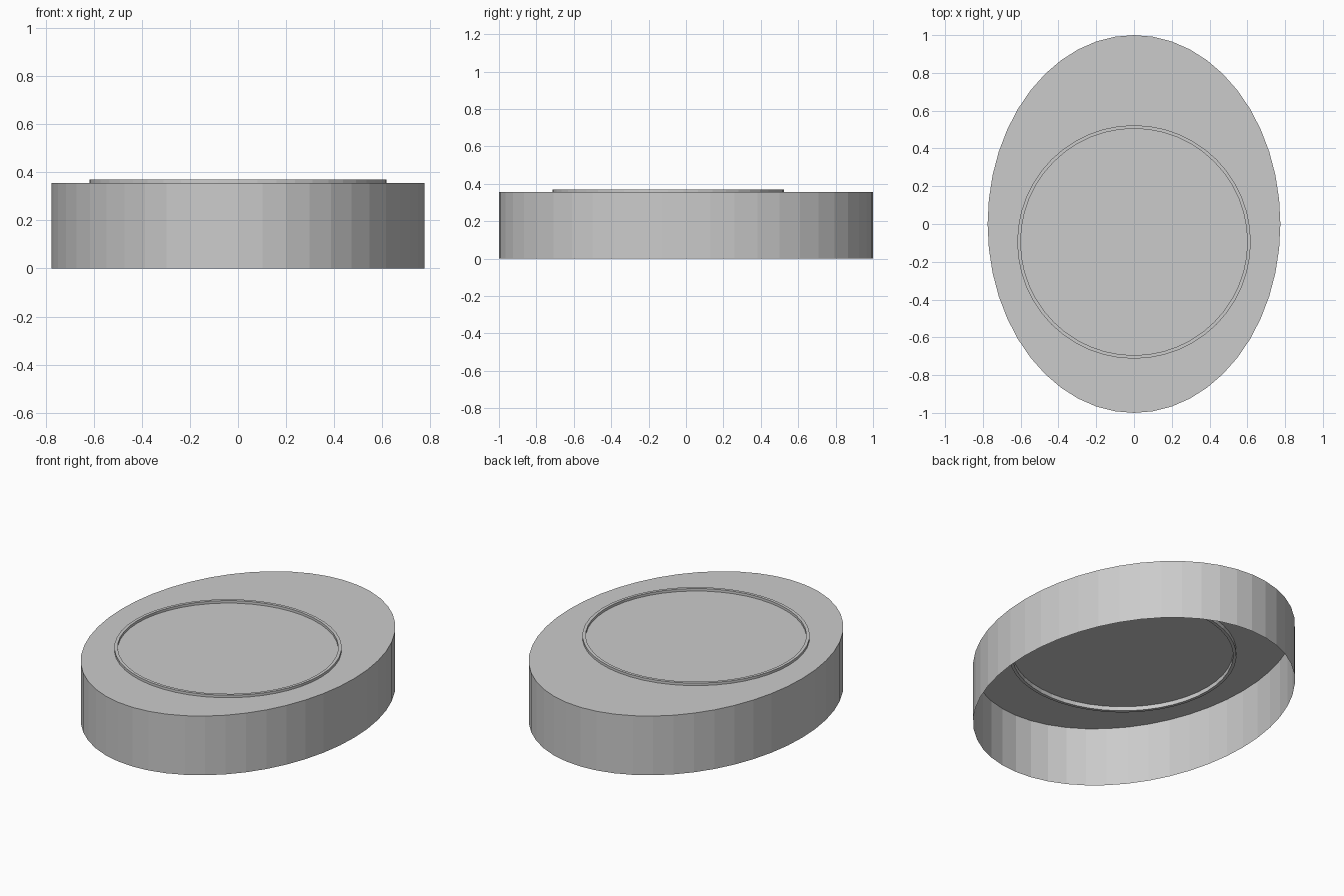
import bpy, bmesh, math

if "Cube" in bpy.data.objects:
    bpy.data.objects.remove(bpy.data.objects["Cube"])

SEG = 48
grey = bpy.data.materials.new("plain_grey")
grey.diffuse_color = (0.6, 0.6, 0.6, 1)
grey.use_nodes = True
grey.node_tree.nodes["Principled BSDF"].inputs["Base Color"].default_value = grey.diffuse_color


def lathe(name, profile, sx=1.0, sy=1.0, cy=0.0, closed=False, cap=None):
    """Sweep (radius, z) points round an ellipse; cap fills one profile loop."""
    bm = bmesh.new()
    loops = []
    for r, z in profile:
        loops.append([bm.verts.new((r * sx * math.cos(a), cy + r * sy * math.sin(a), z))
                      for a in (2 * math.pi * i / SEG for i in range(SEG))])
    pairs = list(zip(loops, loops[1:]))
    if closed:
        pairs.append((loops[-1], loops[0]))
    for lo, hi in pairs:
        for i in range(SEG):
            j = (i + 1) % SEG
            bm.faces.new((lo[i], lo[j], hi[j], hi[i]))
    if cap is not None:
        bm.faces.new(loops[cap])
    me = bpy.data.meshes.new(name)
    bm.to_mesh(me)
    bm.free()
    me.materials.append(grey)
    ob = bpy.data.objects.new(name, me)
    bpy.context.collection.objects.link(ob)
    return ob


# Oval drum: open underneath, flat lid on top
lathe("oval_drum", [(1, 0), (1, 0.355)], sx=0.775, cap=1)

# Thin round rim standing just proud of the lid and hanging slightly below it
lathe("round_rim", [(0.60, 0.33), (0.618, 0.33), (0.618, 0.37), (0.60, 0.37)],
      cy=-0.095, closed=True)
